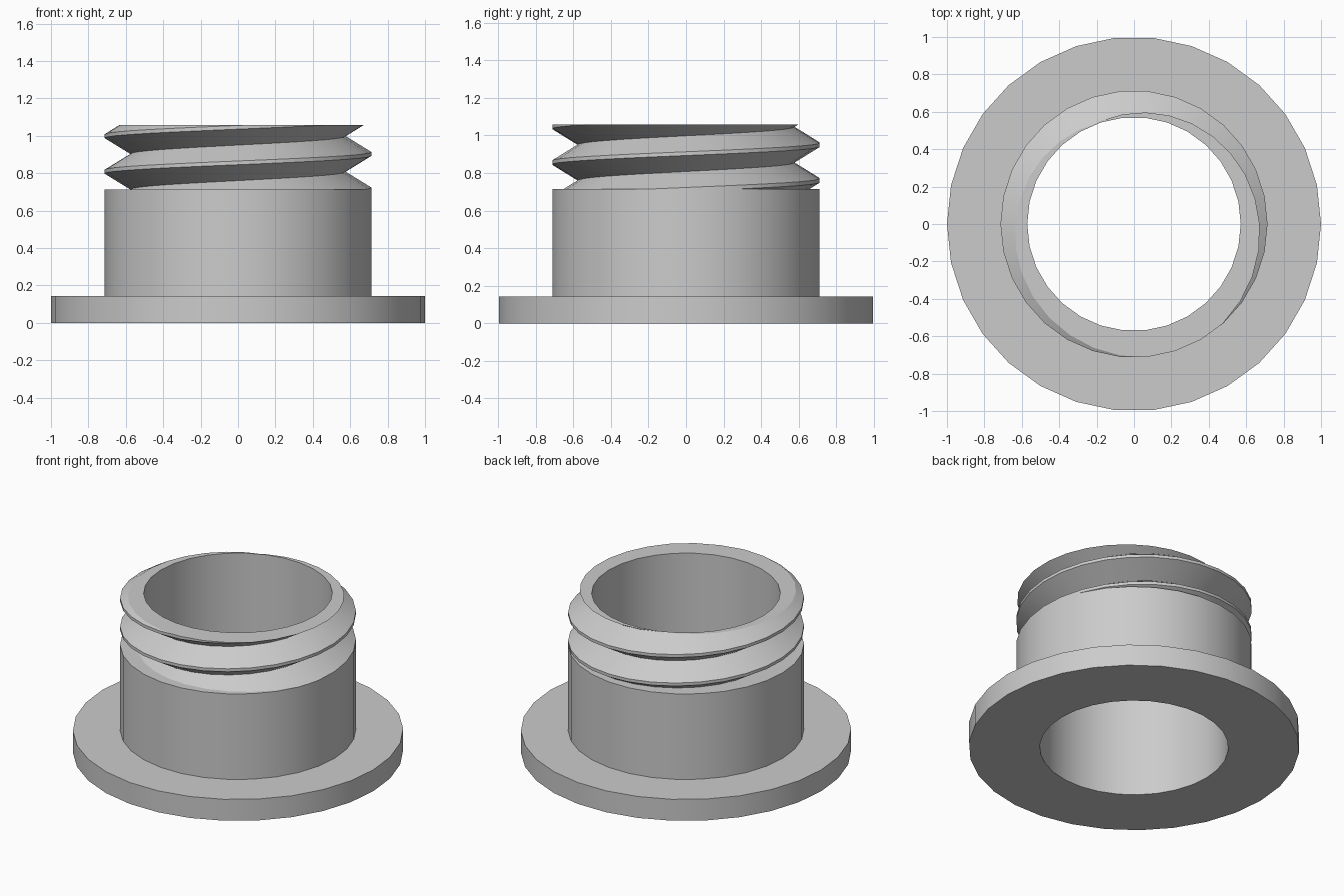
import bpy, bmesh, math

cube = bpy.data.objects.get("Cube")
if cube:
    bpy.data.objects.remove(cube, do_unlink=True)

SIDES = 30
BORE, COLLAR, ROOT = 0.571, 0.714, 0.576
FLANGE_TOP, COLLAR_TOP, TOP = 0.143, 0.714, 1.057
PITCH, CREST_START = 0.19, 0.713

grey = bpy.data.materials.new("plain_grey")
grey.use_nodes = True
grey.diffuse_color = (0.6, 0.6, 0.6, 1)
grey.node_tree.nodes["Principled BSDF"].inputs["Base Color"].default_value = (0.6, 0.6, 0.6, 1)


def sweep(bm, profile, turns, rise=0.0):
    """Turn an (r, z) profile around z, climbing by rise on each turn."""
    rows = []
    for i in range(SIDES * turns + 1):
        a = 2 * math.pi * i / SIDES
        lift = rise * i / SIDES
        rows.append([bm.verts.new((r * math.cos(a), r * math.sin(a), z + lift))
                     for r, z in profile])
    for p, q in zip(rows, rows[1:]):
        for j in range(len(profile) - 1):
            bm.faces.new((p[j], q[j], q[j + 1], p[j + 1]))
    bmesh.ops.remove_doubles(bm, verts=bm.verts[:], dist=0.0005)


def finish(bm, name):
    mesh = bpy.data.meshes.new(name)
    bm.to_mesh(mesh)
    bm.free()
    mesh.materials.append(grey)
    obj = bpy.data.objects.new(name, mesh)
    bpy.context.collection.objects.link(obj)
    bpy.ops.object.select_all(action='DESELECT')
    obj.select_set(True)
    bpy.context.view_layer.objects.active = obj
    bpy.ops.object.shade_smooth_by_angle(angle=math.radians(30))


# Bore, flange and collar turned from one profile
bm = bmesh.new()
sweep(bm, [(BORE, TOP), (BORE, 0), (1, 0), (1, FLANGE_TOP),
           (COLLAR, FLANGE_TOP), (COLLAR, COLLAR_TOP), (ROOT - 0.002, COLLAR_TOP)], 1)
finish(bm, "flanged_body")

# Helical thread, trimmed flat at both ends
bm = bmesh.new()
base = CREST_START - PITCH
half = PITCH / 2
sweep(bm, [(ROOT, base - half), (COLLAR, base - 0.01),
           (COLLAR, base + 0.01), (ROOT, base + half)], 4, PITCH)
for height, direction in ((COLLAR_TOP, -1), (TOP, 1)):
    cut = bmesh.ops.bisect_plane(
        bm, geom=bm.verts[:] + bm.edges[:] + bm.faces[:], dist=0.00001,
        plane_co=(0, 0, height), plane_no=(0, 0, direction), clear_outer=True)

# Flat rim between the trimmed thread and the bore
outer = [e for e in cut["geom_cut"] if isinstance(e, bmesh.types.BMEdge)]
ring = bmesh.ops.create_circle(bm, segments=SIDES, radius=BORE)["verts"]
for i, v in enumerate(ring):
    a = 2 * math.pi * i / SIDES
    v.co = (BORE * math.cos(a), BORE * math.sin(a), TOP)
inner = list({e for v in ring for e in v.link_edges})
rim = bmesh.ops.triangle_fill(bm, edges=outer + inner, use_beauty=True, normal=(0, 0, 1))
for f in rim["geom"]:
    if isinstance(f, bmesh.types.BMFace):
        f.normal_update()
        if f.normal.z < 0:
            f.normal_flip()
finish(bm, "screw_thread")
